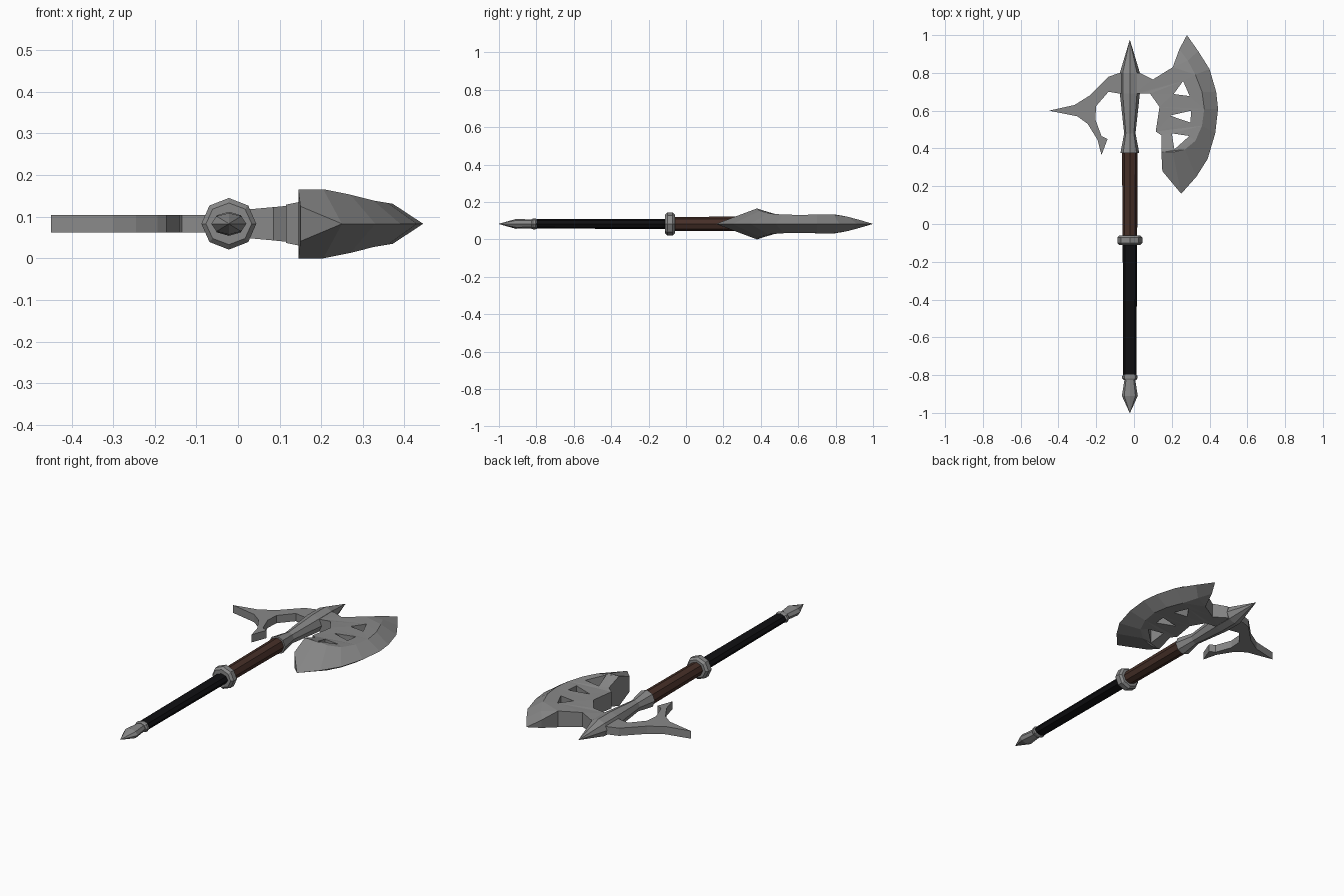
import bpy, bmesh, math
from mathutils import Vector
from mathutils.geometry import tessellate_polygon

if "Cube" in bpy.data.objects:
    bpy.data.objects.remove(bpy.data.objects["Cube"])

CX, CZ = -0.022, 0.083   # axis of the shaft


def material(name, rgb):
    m = bpy.data.materials.new(name)
    m.diffuse_color = (*rgb, 1)
    m.use_nodes = True
    m.node_tree.nodes["Principled BSDF"].inputs["Base Color"].default_value = m.diffuse_color
    return m


steel = material("steel_grey", (0.25, 0.25, 0.25))
wood = material("dark_brown_wood", (0.062, 0.029, 0.021))
wrap = material("black_wrap", (0.005, 0.005, 0.006))


def finish(bm, name, mat):
    bmesh.ops.remove_doubles(bm, verts=bm.verts, dist=1e-4)
    bmesh.ops.recalc_face_normals(bm, faces=bm.faces)
    me = bpy.data.meshes.new(name)
    bm.to_mesh(me)
    bm.free()
    me.materials.append(mat)
    ob = bpy.data.objects.new(name, me)
    bpy.context.collection.objects.link(ob)
    return ob


def turned(name, mat, profile, sides=8):
    """Elliptical turned part along y; profile rows are (y, half width, half height)."""
    bm = bmesh.new()
    rings = []
    for y, rx, rz in profile:
        rings.append([bm.verts.new((CX + rx * math.cos(2 * math.pi * i / sides), y,
                                    CZ + rz * math.sin(2 * math.pi * i / sides)))
                      for i in range(sides)])
    for a, b in zip(rings, rings[1:]):
        for i in range(sides):
            j = (i + 1) % sides
            bm.faces.new((a[i], a[j], b[j], b[i]))
    bm.faces.new(rings[0])
    bm.faces.new(rings[-1])
    return finish(bm, name, mat)


def plate(name, mat, loops, extra=()):
    """Plate mirrored about the shaft plane; points are (x, y, half thickness).
    loops = outline and holes, extra = further polygons such as bevels."""
    bm = bmesh.new()
    pts = [p for loop in loops for p in loop]
    flat = [[Vector((x, y, 0)) for x, y, h in loop] for loop in loops]
    polys = [[pts[i] for i in t] for t in tessellate_polygon(flat)] + list(extra)
    cache = {}

    def vert(p, s):
        key = (p[0], p[1], s * p[2])
        if key not in cache:
            cache[key] = bm.verts.new((p[0], p[1], CZ + s * p[2]))
        return cache[key]

    edges = {}
    for poly in polys:
        for s in (1, -1):
            bm.faces.new([vert(p, s) for p in poly])
        for a, b in zip(poly, poly[1:] + poly[:1]):
            key = tuple(sorted((a, b)))
            edges[key] = edges.get(key, 0) + 1
    # walls along every open border
    for (a, b), n in edges.items():
        if n == 1 and (a[2] or b[2]):
            ring = [vert(a, 1), vert(b, 1), vert(b, -1), vert(a, -1)]
            bm.faces.new(list(dict.fromkeys(ring)))
    return finish(bm, name, mat)


# shaft, from pommel to spear point
turned("pommel", steel, [(-1, .001, .001), (-.91, .042, .026), (-.82, .028, .024)])
turned("pommel_ring", steel, [(-.825, .034, .026), (-.817, .041, .029),
                              (-.805, .041, .029), (-.797, .034, .026)])
turned("grip", wrap, [(-.8, .035, .025), (-.1, .038, .027)])
turned("collar", steel, [(-.112, .055, .05), (-.1, .066, .062),
                         (-.072, .066, .062), (-.06, .055, .05)])
turned("upper_shaft", wood, [(-.065, .039, .037), (.38, .041, .04)])
turned("spear_head", steel, [(.375, .05, .05), (.48, .03, .034), (.69, .053, .05),
                             (.8, .053, .05), (.973, .001, .001)])

# axe blade: pierced body with a sharpened rim
rim = [(.24, .925, .022), (.285, .865, .038), (.325, .79, .05), (.36, .7, .05),
       (.372, .61, .048), (.36, .52, .05), (.325, .44, .056), (.27, .395, .07),
       (.205, .38, .083)]
edge = [(x, y, 0) for x, y in
        [(.28, 1), (.34, .915), (.4, .82), (.435, .7), (.445, .61),
         (.43, .48), (.39, .345), (.33, .25), (.25, .16)]]
heel = (.145, .38, .083)
body = [(.0, .8, .033), (.03, .8, .035), (.1, .765, .04), (.205, .83, .045)] + rim + [
    heel, (.145, .47, .052), (.115, .49, .046), (.135, .62, .045),
    (.085, .69, .04), (.03, .69, .035), (.0, .69, .033)]
holes = [[(.26, .757, .047), (.295, .677, .047), (.21, .688, .046)],
         [(.303, .6, .048), (.298, .537, .049), (.19, .574, .046)],
         [(.293, .466, .054), (.214, .395, .077), (.2, .48, .052)]]
bevel = [[rim[i], edge[i], edge[i + 1], rim[i + 1]] for i in range(len(rim) - 1)]
bevel.append([heel, rim[-1], edge[-1], (.15, .28, .042)])
plate("axe_blade", steel, [body] + holes, bevel)

# rear spike with a curved hook
hook = [(-.02, .8), (-.075, .8), (-.135, .78), (-.235, .68), (-.315, .63), (-.45, .6),
        (-.3, .57), (-.245, .53), (-.193, .445), (-.172, .365), (-.14, .45),
        (-.172, .465), (-.205, .555), (-.2, .625), (-.135, .7), (-.075, .69), (-.02, .69)]
plate("rear_hook", steel, [[(x, y, .0215) for x, y in hook]])
